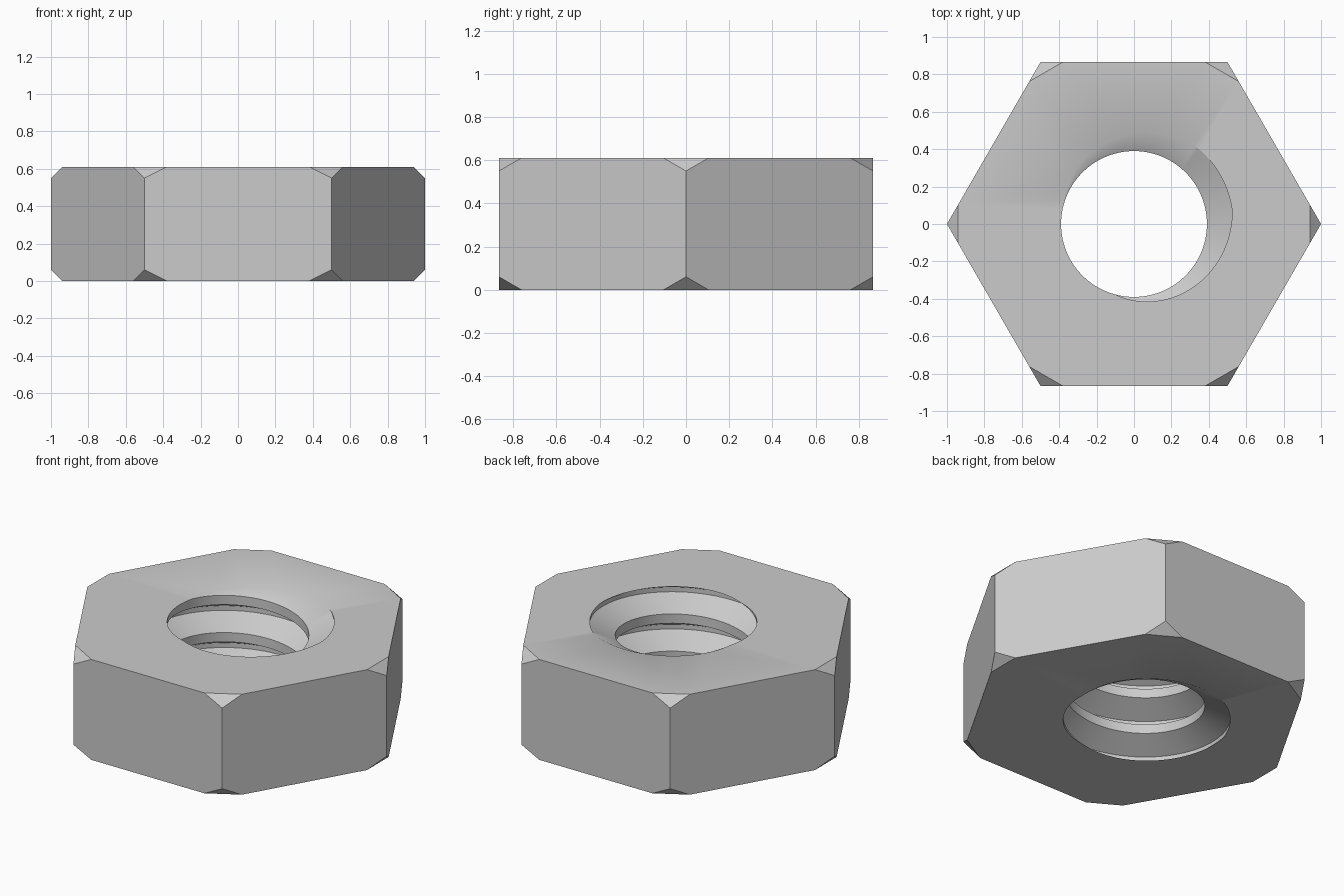
import bpy, bmesh
from math import sin, cos, pi, radians
from mathutils import Vector

if "Cube" in bpy.data.objects:
    bpy.data.objects.remove(bpy.data.objects["Cube"], do_unlink=True)

HEIGHT = 0.61
CHAMFER = 0.06
PITCH = 0.226
CREST_R, ROOT_R = 0.39, 0.53
ROOT_ANGLE = radians(30)    # where the groove breaks through the top face
STEPS = 96

bm = bmesh.new()


def cut(geom, point, normal):
    """Slice away everything on the normal's side and return the new edges."""
    res = bmesh.ops.bisect_plane(bm, geom=geom, dist=1e-6, plane_co=point,
                                 plane_no=normal, clear_outer=True)
    return [e for e in res["geom_cut"] if isinstance(e, bmesh.types.BMEdge)]


# Hexagonal body
rings = [[bm.verts.new((cos(k * pi / 3), sin(k * pi / 3), z)) for k in range(6)]
         for z in (0, HEIGHT)]
bm.faces.new(rings[0][::-1])
bm.faces.new(rings[1])
for k in range(6):
    n = (k + 1) % 6
    bm.faces.new((rings[0][k], rings[0][n], rings[1][n], rings[1][k]))

# Flat chamfer on each corner, top and bottom
for k in range(6):
    out = Vector((cos(k * pi / 3), sin(k * pi / 3), 0))
    for z, up in ((HEIGHT - CHAMFER, 1), (CHAMFER, -1)):
        geom = bm.verts[:] + bm.edges[:] + bm.faces[:]
        edges = cut(geom, out + Vector((0, 0, z)), out + Vector((0, 0, up)))
        bmesh.ops.holes_fill(bm, edges=[e for e in edges if e.is_boundary], sides=0)

# Open the caps so the bore can be joined to them
bm.normal_update()
caps = [f for f in bm.faces if abs(f.normal.z) > 0.99]
bmesh.ops.delete(bm, geom=caps, context='FACES_ONLY')

# Right-handed thread: (fraction of pitch, radius) swept along a helix
profile = ((-1 / 16, ROOT_R), (1 / 16, ROOT_R), (3 / 8, CREST_R), (5 / 8, CREST_R))
columns = []
for i in range(STEPS + 1):
    a = 2 * pi * i / STEPS
    lift = HEIGHT + PITCH * (a - ROOT_ANGLE) / (2 * pi)
    columns.append([bm.verts.new((r * cos(a), r * sin(a), lift + PITCH * (k + f)))
                    for k in range(-5, 3) for f, r in profile])
thread_faces = []
for left, right in zip(columns, columns[1:]):
    for j in range(len(left) - 1):
        thread_faces.append(bm.faces.new((left[j], left[j + 1], right[j + 1], right[j])))
bmesh.ops.remove_doubles(bm, verts=[v for c in columns for v in c], dist=1e-5)

# Trim the thread flush with both faces
for z, up in ((HEIGHT, 1), (0, -1)):
    faces = [f for f in bm.faces if all(v.co.xy.length < 0.6 for v in f.verts)]
    geom = list({v for f in faces for v in f.verts}) + \
        list({e for f in faces for e in f.edges}) + faces
    cut(geom, Vector((0, 0, z)), Vector((0, 0, up)))
bmesh.ops.remove_doubles(bm, verts=bm.verts[:], dist=1e-4)

# Top and bottom faces between the outline and the bore
for z in (0, HEIGHT):
    rim = [e for e in bm.edges if e.is_boundary
           and all(abs(v.co.z - z) < 1e-3 for v in e.verts)]
    bmesh.ops.triangle_fill(bm, edges=rim, use_beauty=True,
                            normal=(0, 0, 1 if z else -1))
bmesh.ops.recalc_face_normals(bm, faces=bm.faces[:])

mesh = bpy.data.meshes.new("hex_nut")
bm.to_mesh(mesh)
bm.free()
nut = bpy.data.objects.new("hex_nut", mesh)
bpy.context.collection.objects.link(nut)

# Plain grey steel
steel = bpy.data.materials.new("grey_steel")
steel.use_nodes = True
grey = (0.6, 0.6, 0.6, 1)
steel.diffuse_color = grey
steel.node_tree.nodes["Principled BSDF"].inputs["Base Color"].default_value = grey
mesh.materials.append(steel)

bpy.ops.object.select_all(action='DESELECT')
nut.select_set(True)
bpy.context.view_layer.objects.active = nut
bpy.ops.object.shade_smooth_by_angle(angle=radians(30))
